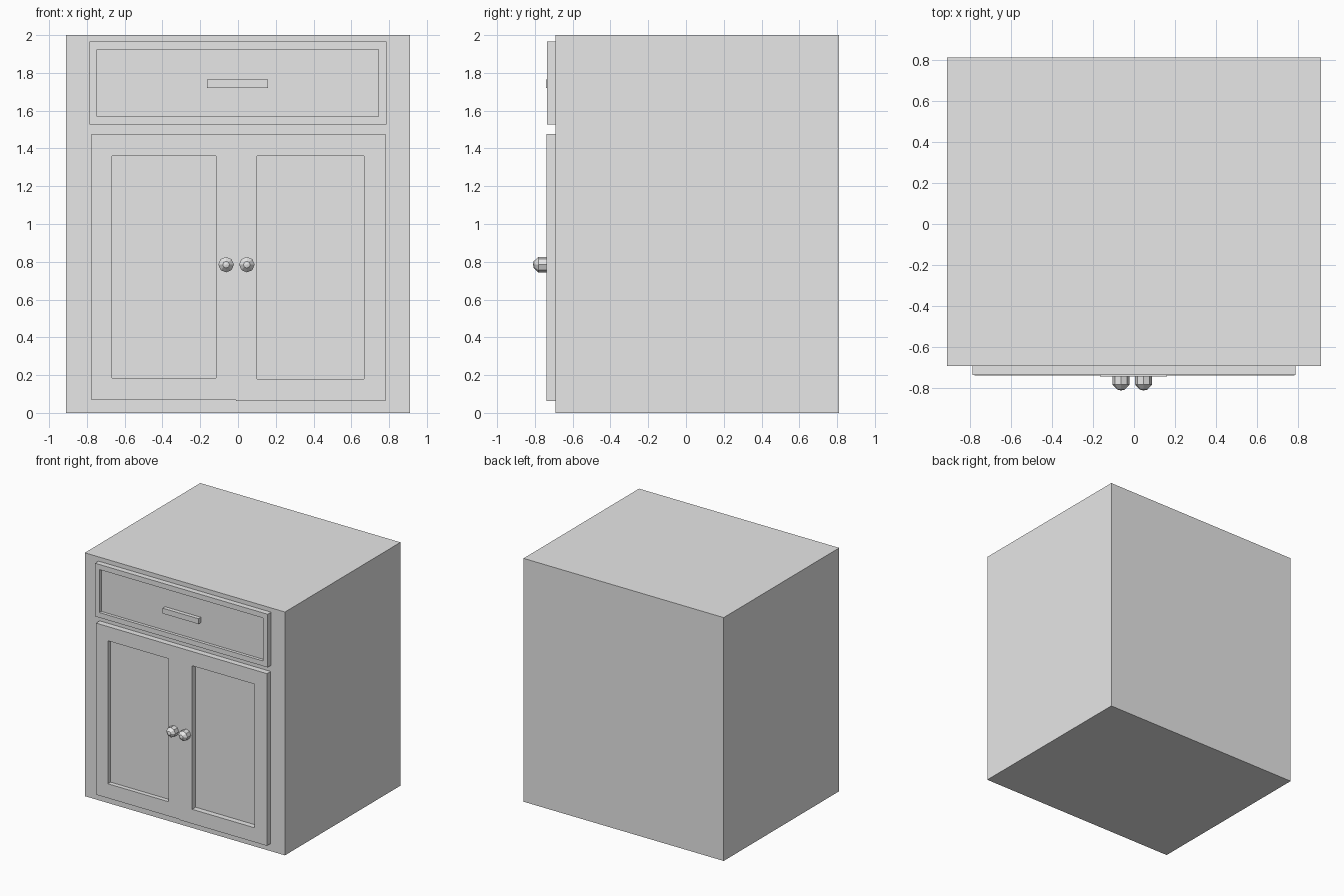
import bpy
import bmesh
import math
from mathutils import Matrix

if "Cube" in bpy.data.objects:
    bpy.data.objects.remove(bpy.data.objects["Cube"])

grey = bpy.data.materials.new("light_grey")
grey.diffuse_color = (0.8, 0.8, 0.8, 1)
grey.use_nodes = True
grey.node_tree.nodes["Principled BSDF"].inputs["Base Color"].default_value = grey.diffuse_color

BODY_FRONT = -0.69


def finish(bm, name):
    bmesh.ops.recalc_face_normals(bm, faces=bm.faces)
    mesh = bpy.data.meshes.new(name)
    bm.to_mesh(mesh)
    bm.free()
    mesh.materials.append(grey)
    ob = bpy.data.objects.new(name, mesh)
    bpy.context.collection.objects.link(ob)
    return ob


def loft(name, loops):
    """Skin a row of equal-length point loops and close both ends."""
    bm = bmesh.new()
    rings = [[bm.verts.new(p) for p in loop] for loop in loops]
    n = len(rings[0])
    for a, b in zip(rings, rings[1:]):
        for i in range(n):
            j = (i + 1) % n
            bm.faces.new((a[i], a[j], b[j], b[i]))
    bm.faces.new(rings[0])
    bm.faces.new(rings[-1])
    return finish(bm, name)


def rect(r, y):
    x0, x1, z0, z1 = r
    return [(x0, y, z0), (x1, y, z0), (x1, y, z1), (x0, y, z1)]


def box(name, r, y0, y1):
    return loft(name, [rect(r, y0), rect(r, y1)])


def recessed_front(name, outer, inner, front, floor):
    """Slab on the cabinet front with a sunken panel."""
    return loft(name, [rect(outer, BODY_FRONT), rect(outer, front),
                       rect(inner, front), rect(inner, floor)])


def knob(name, x, z):
    """Eight-sided knob with a pointed cap."""
    bm = bmesh.new()
    n, r = 8, 0.041
    profile = [(r, -0.73), (r, -0.782), (0.018, -0.806)]
    rings = []
    for rad, y in profile:
        rings.append([bm.verts.new((x + rad * math.cos(2 * math.pi * i / n), y,
                                    z + rad * math.sin(2 * math.pi * i / n)))
                      for i in range(n)])
    tip = bm.verts.new((x, -0.81, z))
    for a, b in zip(rings, rings[1:]):
        for i in range(n):
            j = (i + 1) % n
            bm.faces.new((a[i], a[j], b[j], b[i]))
    for i in range(n):
        bm.faces.new((rings[-1][i], rings[-1][(i + 1) % n], tip))
    bm.faces.new(rings[0])
    return finish(bm, name)


# Cabinet carcass
box("cabinet_body", (-0.91, 0.91, 0, 2), BODY_FRONT, 0.81)

# Drawer with its flat bar handle
recessed_front("drawer_front", (-0.785, 0.785, 1.528, 1.965),
               (-0.746, 0.744, 1.57, 1.923), -0.735, -0.71)
box("drawer_handle", (-0.165, 0.16, 1.72, 1.764), -0.71, -0.742)

# Pair of doors meeting near the middle
recessed_front("left_door", (-0.775, -0.01, 0.067, 1.477),
               (-0.667, -0.116, 0.185, 1.36), -0.738, -0.702)
recessed_front("right_door", (-0.01, 0.78, 0.062, 1.477),
               (0.1, 0.668, 0.18, 1.36), -0.738, -0.692)

# Door knobs
knob("left_knob", -0.063, 0.785)
knob("right_knob", 0.047, 0.785)
